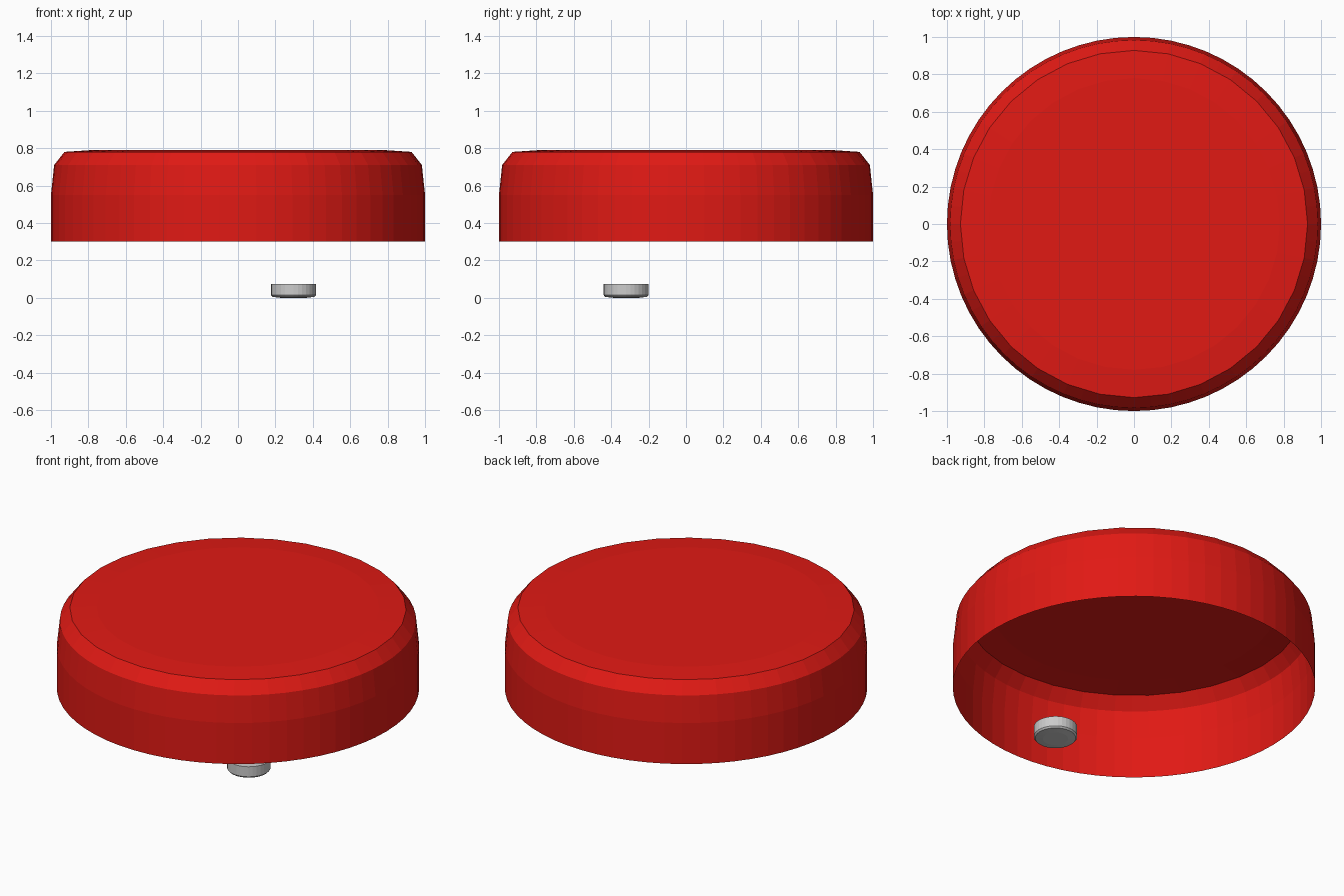
import bpy, bmesh, math

if "Cube" in bpy.data.objects:
    bpy.data.objects.remove(bpy.data.objects["Cube"])


def lathe(name, profile, segments, location=(0, 0), coarse_from=99):
    """Revolve (radius, z) points; rings from coarse_from on use half the sides."""
    bm = bmesh.new()
    rings = []
    for i, (r, z) in enumerate(profile):
        ring = []
        for k in range(segments):
            a = 2 * math.pi * k / segments
            flat = math.cos(2 * math.pi / segments) if i >= coarse_from and k % 2 else 1
            ring.append(bm.verts.new((r * flat * math.cos(a), r * flat * math.sin(a), z)))
        rings.append(ring)
    for lo, hi in zip(rings, rings[1:]):
        for k in range(segments):
            n = (k + 1) % segments
            bm.faces.new((lo[k], lo[n], hi[n], hi[k]))
    return bm, rings


def finish(name, bm, location=(0, 0)):
    mesh = bpy.data.meshes.new(name)
    bm.to_mesh(mesh)
    bm.free()
    obj = bpy.data.objects.new(name, mesh)
    obj.location = (*location, 0)
    bpy.context.collection.objects.link(obj)
    return obj


# Red dome cap: thin shell, open underneath
bm, rings = lathe("button_cap", [(1, .30), (1, .55), (.983, .71), (.928, .78), (.78, .79)],
                  64, coarse_from=3)
bm.faces.new(rings[-1])
cap = finish("button_cap", bm)
red = bpy.data.materials.new("red_plastic")
red.diffuse_color = (.75, .01, .007, 1)
red.use_nodes = True
red.node_tree.nodes["Principled BSDF"].inputs["Base Color"].default_value = red.diffuse_color
cap.data.materials.append(red)

# Small grey contact disc with a slightly softened underside
bm, rings = lathe("contact_disc", [(.07, 0), (.112, .005), (.12, .014), (.12, .075)], 32)
bm.faces.new(rings[0][::-1])
bm.faces.new(rings[-1])
finish("contact_disc", bm, (.297, -.32))
